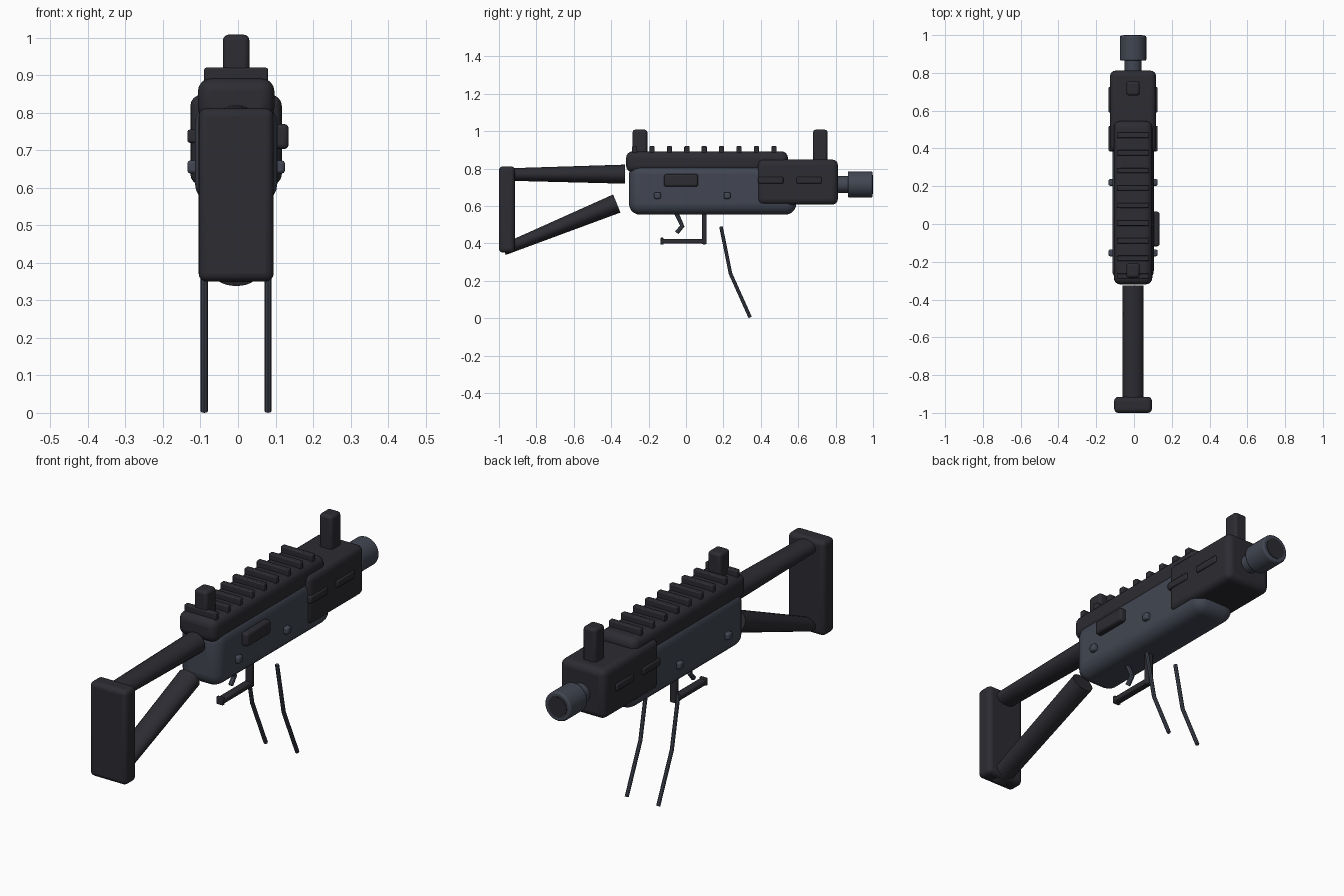
import bpy
from mathutils import Vector

if "Cube" in bpy.data.objects:
    bpy.data.objects.remove(bpy.data.objects["Cube"], do_unlink=True)

CX = -0.005  # centre line of the body


def material(name, rgb):
    m = bpy.data.materials.new(name)
    m.use_nodes = True
    m.diffuse_color = (*rgb, 1)
    m.node_tree.nodes["Principled BSDF"].inputs["Base Color"].default_value = (*rgb, 1)
    return m


BLACK = material("matte black", (0.025, 0.025, 0.032))
STEEL = material("blue grey steel", (0.054, 0.062, 0.085))


def finish(ob, name, mat, bevel=0, segments=3):
    ob.name = name
    ob.data.materials.append(mat)
    if bevel:
        mod = ob.modifiers.new("rounded edges", "BEVEL")
        mod.width, mod.segments = bevel, segments
        mod.limit_method = "ANGLE"
    bpy.ops.object.shade_smooth_by_angle()
    return ob


def box(name, mat, xs, ys, zs, bevel=0.01, segments=3):
    """Rounded box from its (low, high) limits on each axis."""
    spans = (xs, ys, zs)
    bpy.ops.mesh.primitive_cube_add(size=1, location=[sum(s) / 2 for s in spans])
    ob = bpy.context.object
    ob.scale = [s[1] - s[0] for s in spans]
    bpy.ops.object.transform_apply(location=False, rotation=False, scale=True)
    return finish(ob, name, mat, bevel, segments)


def mid(half):
    return (CX - half, CX + half)


def tube(name, mat, a, b, r1, r2=None, wide=None, bevel=0, sides=24):
    """Round tube from a to b; wide sets a constant half width across x."""
    a, b = Vector(a), Vector(b)
    r2 = r2 or r1
    bpy.ops.mesh.primitive_cone_add(vertices=sides, radius1=r1, radius2=r2,
                                    depth=(b - a).length, location=(a + b) / 2)
    ob = bpy.context.object
    if wide:
        for v in ob.data.vertices:
            v.co.x *= wide / (r1 if v.co.z < 0 else r2)
    ob.rotation_euler = Vector((0, 0, 1)).rotation_difference(b - a).to_euler()
    return finish(ob, name, mat, bevel, 2)


def rod(name, mat, points, radius):
    """Thin bent rod along a few points."""
    curve = bpy.data.curves.new(name, "CURVE")
    curve.dimensions = "3D"
    curve.bevel_depth, curve.bevel_resolution = radius, 2
    curve.use_fill_caps = True
    spline = curve.splines.new("POLY")
    spline.points.add(len(points) - 1)
    for p, co in zip(spline.points, points):
        p.co = (*co, 1)
    ob = bpy.data.objects.new(name, curve)
    bpy.context.collection.objects.link(ob)
    bpy.ops.object.select_all(action="DESELECT")
    ob.select_set(True)
    bpy.context.view_layer.objects.active = ob
    bpy.ops.object.convert(target="MESH")
    return finish(bpy.context.object, name, mat)


# Body shells
box("lower_body", STEEL, mid(0.11), (-0.305, 0.59), (0.553, 0.83), 0.06, 5)
box("upper_body", BLACK, mid(0.102), (-0.32, 0.545), (0.78, 0.892), 0.035, 4)
box("fore_end", BLACK, mid(0.122), (0.382, 0.812), (0.607, 0.848), 0.03, 4)

# Top rail rungs
for i in range(9):
    y = -0.275 + 0.0931 * i
    box(f"rail_rung_{i + 1}", BLACK, mid(0.085), (y - 0.014, y + 0.014),
        (0.875, 0.92), 0.005, 2)

# Sight posts
box("rear_sight", BLACK, mid(0.035), (-0.285, -0.207), (0.86, 1.008), 0.014)
box("front_sight", BLACK, mid(0.035), (0.68, 0.756), (0.82, 1.008), 0.014)

# Side port, vents and pins
box("side_port", BLACK, (0.09, 0.135), (-0.118, 0.065), (0.703, 0.77), 0.012)
for side, label in ((1, "left"), (-1, "right")):
    def outer(reach):
        return sorted((CX + side * 0.09, CX + side * reach))
    for i, y in enumerate((0.385, 0.59)):
        box(f"{label}_vent_{i + 1}", BLACK, outer(0.13), (y, y + 0.135),
            (0.72, 0.755), 0.006, 2)
    for i, y in enumerate((-0.153, 0.22)):
        box(f"{label}_pin_{i + 1}", STEEL, outer(0.13), (y - 0.018, y + 0.018),
            (0.638, 0.673), 0.008, 2)

# Barrel and muzzle
tube("barrel", STEEL, (CX, 0.75, 0.715), (CX, 0.9, 0.715), 0.045)
tube("muzzle", STEEL, (CX, 0.865, 0.715), (CX, 0.997, 0.715), 0.07, bevel=0.007, sides=32)
tube("bore", BLACK, (CX, 0.992, 0.715), (CX, 1.0, 0.715), 0.05)

# Stock
box("butt_plate", BLACK, mid(0.1), (-1.0, -0.915), (0.35, 0.812), 0.022, 4)
tube("upper_strut", BLACK, (CX, -0.96, 0.768), (CX, -0.325, 0.77), 0.033, 0.051, 0.055)
tube("lower_strut", BLACK, (CX, -0.975, 0.366), (CX, -0.37, 0.613), 0.03, 0.052, 0.055)

# Guard and trigger
box("guard_post", BLACK, mid(0.018), (0.085, 0.11), (0.395, 0.58), 0.006, 2)
box("guard_bar", BLACK, mid(0.018), (-0.132, 0.11), (0.398, 0.424), 0.006, 2)
box("guard_tip", BLACK, mid(0.018), (-0.137, -0.12), (0.394, 0.43), 0.004, 2)
rod("trigger", STEEL, [(CX, -0.055, 0.57), (CX, -0.02, 0.492), (CX, -0.05, 0.457)], 0.012)

# Folding support legs
for side, label in ((1, "left"), (-1, "right")):
    x = CX + side * 0.085
    rod(f"{label}_leg", STEEL, [(x, 0.187, 0.49), (x, 0.238, 0.238), (x, 0.343, 0.004)], 0.0095)
